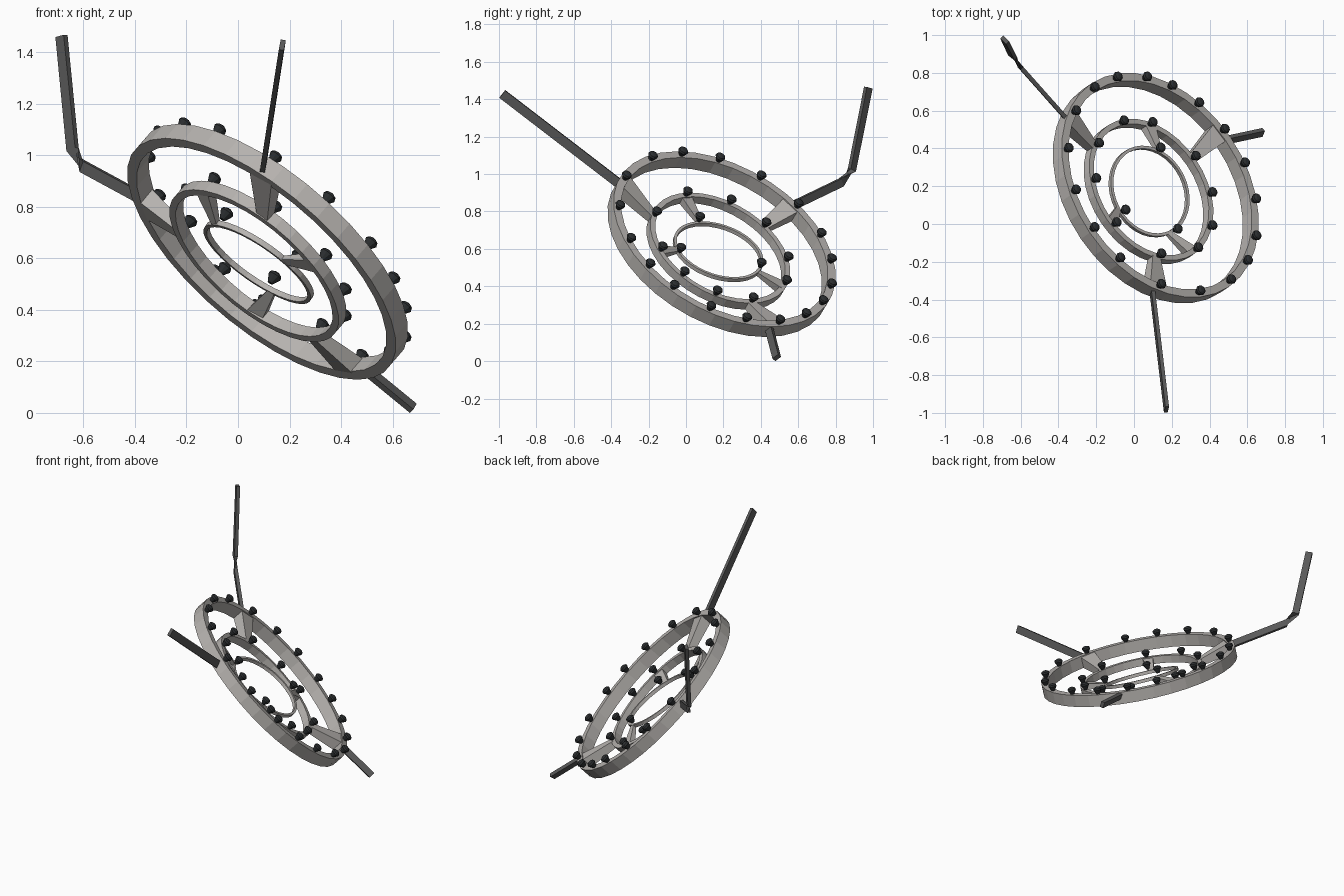
import bpy, math
from mathutils import Vector, Matrix

if "Cube" in bpy.data.objects:
    bpy.data.objects.remove(bpy.data.objects["Cube"])


def material(name, rgb):
    m = bpy.data.materials.new(name)
    m.diffuse_color = (*rgb, 1)
    m.use_nodes = True
    m.node_tree.nodes["Principled BSDF"].inputs["Base Color"].default_value = m.diffuse_color
    return m


RING = material("warm_grey", (0.47, 0.45, 0.43))
ROD = material("dark_grey", (0.10, 0.10, 0.10))
LAMP = material("near_black", (0.025, 0.028, 0.03))


def make(name, verts, faces, mat):
    me = bpy.data.meshes.new(name)
    me.from_pydata([tuple(v) for v in verts], [], faces)
    me.materials.append(mat)
    ob = bpy.data.objects.new(name, me)
    bpy.context.collection.objects.link(ob)
    return ob


def basis(normal):
    """Level direction u, uphill direction v and normal n of a tilted ring."""
    n = Vector(normal).normalized()
    u = Vector((-n.y, n.x, 0)).normalized()
    return u, n.cross(u), n


def on_ring(c, axes, r, deg, lift=0):
    u, v, n = axes
    a = math.radians(deg)
    return c + u * (r * math.cos(a)) + v * (r * math.sin(a)) + n * lift


def ring(name, c, axes, r_out, width, height, seg):
    section = [(r_out, -height / 2), (r_out, height / 2),
               (r_out - width, height / 2), (r_out - width, -height / 2)]
    verts = [on_ring(c, axes, r, 360 * i / seg, h) for i in range(seg) for r, h in section]
    faces = []
    for i in range(seg):
        j = (i + 1) % seg
        for k in range(4):
            m = (k + 1) % 4
            faces.append((i * 4 + k, j * 4 + k, j * 4 + m, i * 4 + m))
    make(name, verts, faces, RING)


def beam(name, points, side, sizes, mat):
    """Rectangular bar along points; side = direction of its wider face."""
    pts = [Vector(p) for p in points]
    verts, faces = [], []
    for i, p in enumerate(pts):
        d = (pts[min(i + 1, len(pts) - 1)] - pts[max(i - 1, 0)]).normalized()
        s = Vector(side)
        s = (s - d * s.dot(d)).normalized()
        t = d.cross(s)
        w, h = sizes[min(i, len(sizes) - 1)]
        verts += [p + s * (a * w / 2) + t * (b * h / 2)
                  for a, b in ((-1, -1), (1, -1), (1, 1), (-1, 1))]
    for i in range(len(pts) - 1):
        for k in range(4):
            m = (k + 1) % 4
            faces.append((i * 4 + k, i * 4 + m, i * 4 + 4 + m, i * 4 + 4 + k))
    e = len(verts) - 4
    faces += [(3, 2, 1, 0), (e, e + 1, e + 2, e + 3)]
    make(name, verts, faces, mat)


def lamp(name, p, n, sides=10):
    """Small flared cup with a domed top."""
    q = n.to_track_quat('Z', 'Y')
    prof = [(0.011, -0.025), (0.028, 0.008), (0.024, 0.018), (0.011, 0.025)]
    verts = [p + q @ Vector((r * math.cos(math.tau * i / sides), r * math.sin(math.tau * i / sides), z))
             for r, z in prof for i in range(sides)]
    faces = [tuple(reversed(range(sides))), tuple(range(3 * sides, 4 * sides))]
    for k in range(3):
        for i in range(sides):
            j = (i + 1) % sides
            faces.append((k * sides + i, k * sides + j, (k + 1) * sides + j, (k + 1) * sides + i))
    make(name, verts, faces, LAMP)


# Three tilted rings
AX = basis((0.597, 0.405, 0.693))
AX_IN = basis((0.55, 0.28, 0.787))
C_OUT = Vector((0.115, 0.19, 0.625))
C_MID = Vector((0.077, 0.173, 0.588))
C_IN = Vector((0.08, 0.172, 0.585))
ring("outer_ring", C_OUT, AX, 0.65, 0.045, 0.08, 36)
ring("middle_ring", C_MID, AX, 0.41, 0.03, 0.05, 36)
ring("inner_ring", C_IN, AX_IN, 0.25, 0.016, 0.022, 36)

# Tapered spokes between outer and middle rings
for i, (a, b) in enumerate(((25, 25), (135, 141), (-85, -88))):
    beam(f"outer_spoke_{i}", [on_ring(C_OUT, AX, 0.62, a), on_ring(C_MID, AX, 0.395, b)],
         AX[2], [(0.075, 0.11), (0.045, 0.05)], RING)

# Tapered spokes between middle and inner rings
for i, (a, b) in enumerate(((-44, -48), (181, 177), (95, 92))):
    beam(f"inner_spoke_{i}", [on_ring(C_MID, AX, 0.395, a), on_ring(C_IN, AX_IN, 0.243, b)],
         AX[2], [(0.045, 0.07), (0.02, 0.03)], RING)

# Lamps on each ring
for i, a in enumerate((2, 22.5, 45.8, 68.3, 89, 108.6, 134.4, 158.7, 181.5,
                       199.2, 215.7, 236.5, 255.8, 275, 293.2, 310, 325.4, 344.4)):
    lamp(f"outer_lamp_{i}", on_ring(C_OUT, AX, 0.624, a, 0.062), AX[2])
for i, a in enumerate((182.4, 142, 95.9, 57.2, 24.3, -13.4, -42.4, -87.8, -119.4, -149.3)):
    lamp(f"middle_lamp_{i}", on_ring(C_MID, AX, 0.394, a, 0.05), AX[2])
for i, p in enumerate(((0.138, 0.403, 0.524), (-0.048, 0.074, 0.77), (0.228, -0.027, 0.604))):
    lamp(f"inner_lamp_{i}", Vector(p), AX_IN[2])

# Support rods
beam("bent_rod", [(-0.36, 0.56, 0.825), (-0.60, 0.83, 0.955), (-0.642, 0.887, 1.022), (-0.685, 0.975, 1.462)],
     (-0.3, 0.4, 1.0), [(0.045, 0.022)], ROD)
beam("long_rod", [(0.095, -0.34, 0.935), (0.172, -0.982, 1.428)],
     (0.15, 0.6, 0.77), [(0.05, 0.02)], ROD)
beam("short_rod", [(0.47, 0.44, 0.19), (0.68, 0.485, 0.018)],
     (0.35, 0.75, 0.5), [(0.04, 0.025)], ROD)
